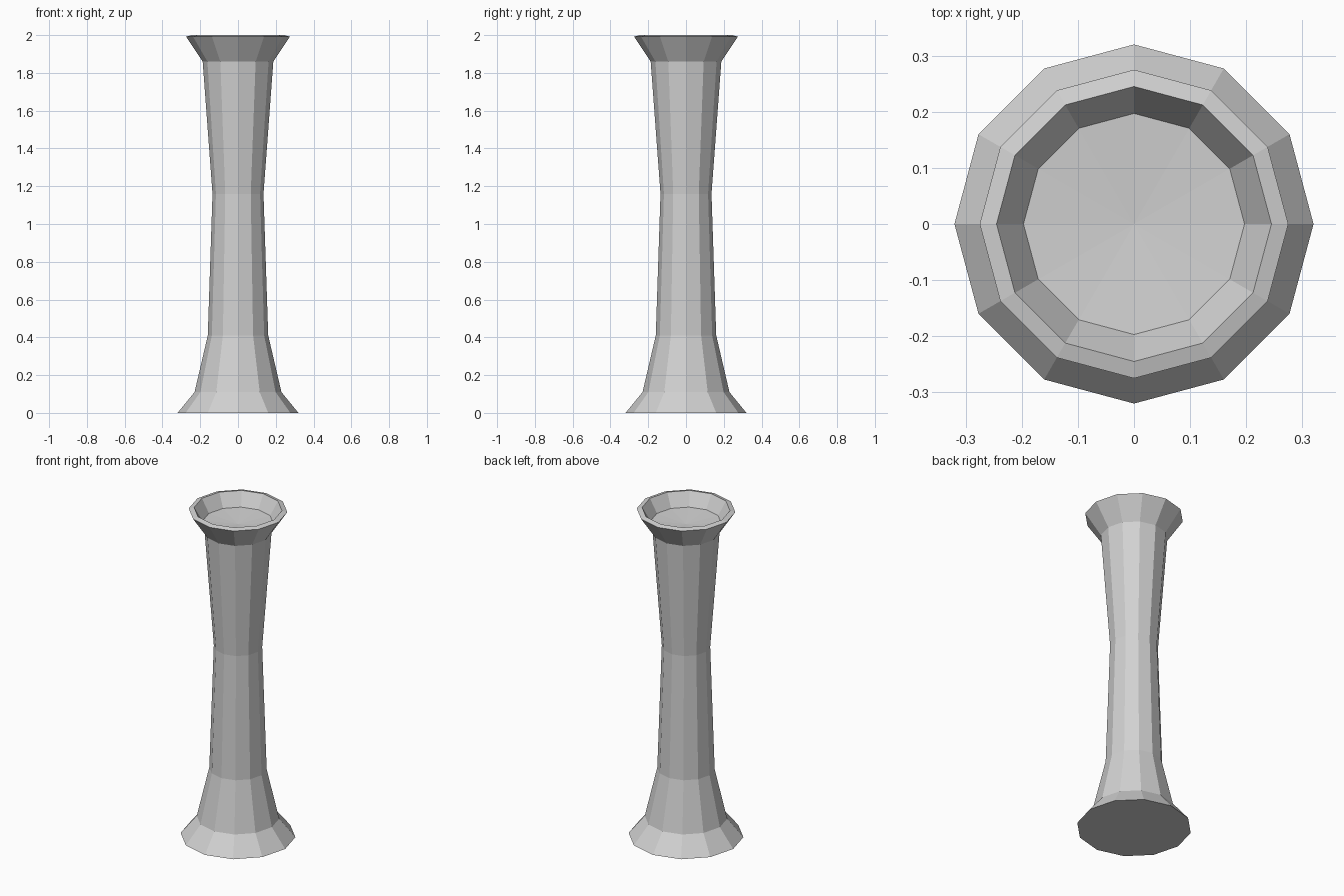
import bpy
import bmesh
import math

SIDES = 12

cube = bpy.data.objects.get("Cube")
if cube:
    bpy.data.objects.remove(cube, do_unlink=True)

# Single pale grey stone material
stone = bpy.data.materials.new("pale_grey")
stone.use_nodes = True
grey = (0.64, 0.64, 0.64, 1.0)
stone.diffuse_color = grey
stone.node_tree.nodes["Principled BSDF"].inputs["Base Color"].default_value = grey

# Profile (radius, height): flared foot, waisted shaft, flared lip, shallow dish
profile = [
    (0.32, 0.0), (0.23, 0.11), (0.16, 0.41), (0.135, 1.16),
    (0.187, 1.86), (0.275, 1.992), (0.245, 2.0), (0.197, 1.92),
]
dish_bottom = 1.907


def ring(bm, radius, height):
    angles = [math.tau * i / SIDES for i in range(SIDES)]
    return [bm.verts.new((radius * math.cos(a), radius * math.sin(a), height))
            for a in angles]


# Faceted pedestal
bm = bmesh.new()
rings = [ring(bm, r, z) for r, z in profile]
for low, high in zip(rings, rings[1:]):
    for i in range(SIDES):
        j = (i + 1) % SIDES
        bm.faces.new((low[i], low[j], high[j], high[i]))

# Flat underside and slightly sunken dish floor
bm.faces.new(rings[0][::-1])
centre = bm.verts.new((0, 0, dish_bottom))
for i in range(SIDES):
    bm.faces.new((rings[-1][i], rings[-1][(i + 1) % SIDES], centre))

bmesh.ops.recalc_face_normals(bm, faces=bm.faces[:])
mesh = bpy.data.meshes.new("pedestal")
bm.to_mesh(mesh)
bm.free()
mesh.materials.append(stone)
pedestal = bpy.data.objects.new("pedestal", mesh)
bpy.context.collection.objects.link(pedestal)
